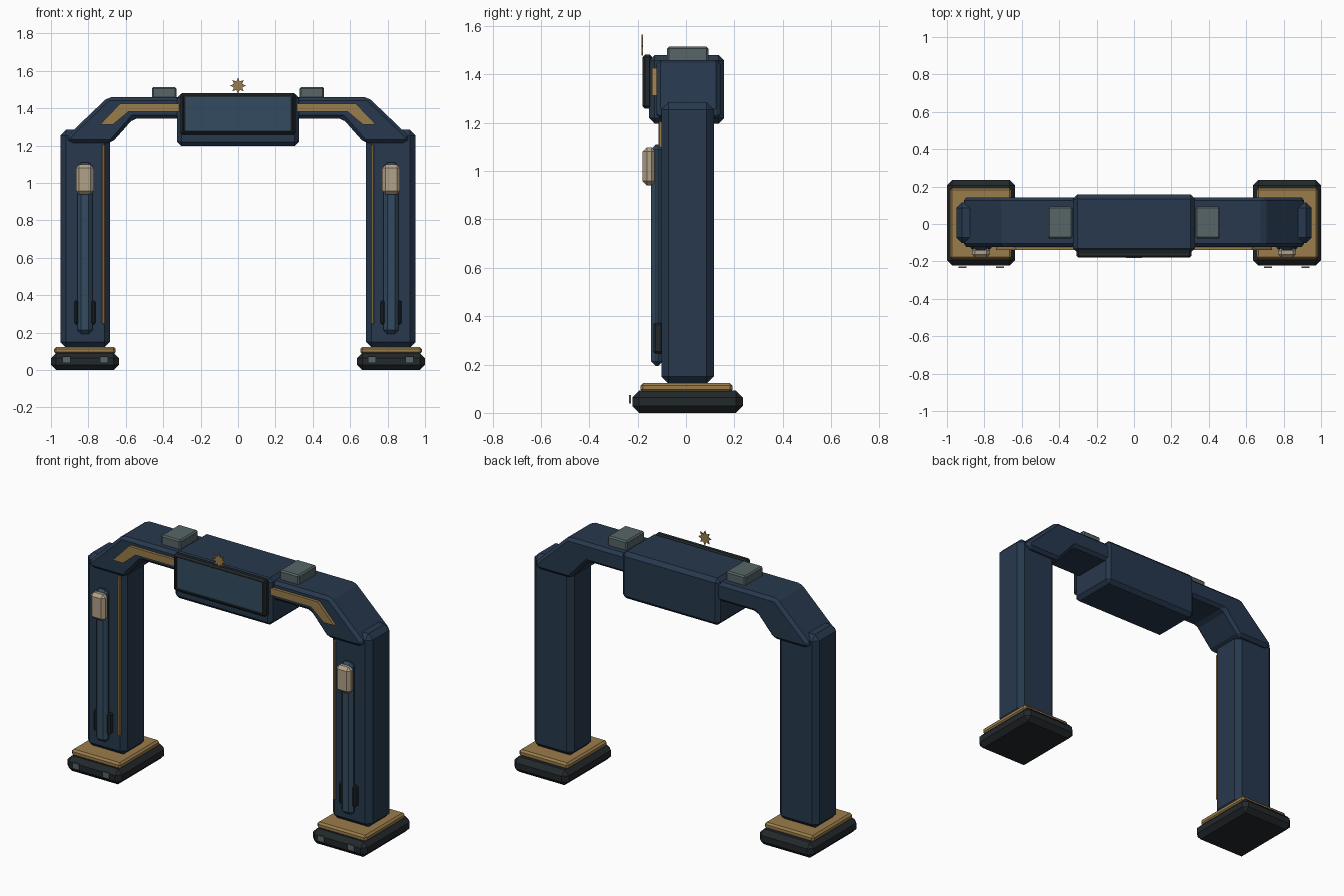
import bpy, bmesh, math
from mathutils import Vector

if "Cube" in bpy.data.objects:
    bpy.data.objects.remove(bpy.data.objects["Cube"])


def mat(name, r, g, b):
    m = bpy.data.materials.new(name)
    m.diffuse_color = (r, g, b, 1)
    m.use_nodes = True
    m.node_tree.nodes["Principled BSDF"].inputs["Base Color"].default_value = m.diffuse_color
    return m


NAVY = mat("navy", 0.02, 0.04, 0.075)
BLUE = mat("steel_blue", 0.033, 0.07, 0.115)
GOLD = mat("gold", 0.32, 0.2, 0.07)
DARK = mat("dark", 0.016, 0.021, 0.024)
BEIGE = mat("beige", 0.45, 0.36, 0.25)
GREY = mat("grey_green", 0.095, 0.13, 0.135)


def finish(name, bm, material, bevel, segments=1):
    bmesh.ops.recalc_face_normals(bm, faces=bm.faces)
    if bevel:
        bmesh.ops.bevel(bm, geom=bm.edges[:], offset=bevel, segments=segments,
                        profile=0.5, affect='EDGES', clamp_overlap=True)
    me = bpy.data.meshes.new(name)
    bm.to_mesh(me)
    bm.free()
    me.materials.append(material)
    ob = bpy.data.objects.new(name, me)
    bpy.context.collection.objects.link(ob)
    return ob


def prism(name, pts, y0, y1, material, bevel=0.0, segments=1):
    """Front-view (x, z) outline extruded from y0 to y1."""
    bm = bmesh.new()
    f = bm.faces.new([bm.verts.new((x, y0, z)) for x, z in pts])
    ext = bmesh.ops.extrude_face_region(bm, geom=[f], use_keep_orig=True)
    for v in ext["geom"]:
        if isinstance(v, bmesh.types.BMVert):
            v.co.y = y1
    return finish(name, bm, material, bevel, segments)


def box(name, x, y, z, material, bevel=0.0, segments=1):
    pts = [(x[0], z[0]), (x[1], z[0]), (x[1], z[1]), (x[0], z[1])]
    return prism(name, pts, y[0], y[1], material, bevel, segments)


for s, side in ((-1, "left"), (1, "right")):
    def X(a, b):
        return (s * a, s * b)

    def P(pts):
        return [(s * x, z) for x, z in pts]

    # foot, plinth and column
    box(side + "_foot", X(0.637, 1.0), (-0.222, 0.235), (0, 0.092), DARK, 0.028)
    box(side + "_plinth", X(0.655, 0.983), (-0.188, 0.192), (0.085, 0.124), GOLD, 0.011)
    box(side + "_column", X(0.685, 0.95), (-0.102, 0.115), (0.12, 1.285), NAVY, 0.03)
    for i, c in enumerate((0.717, 0.917)):
        box(f"{side}_foot_light_{i}", X(c - 0.021, c + 0.021), (-0.235, -0.228),
            (0.038, 0.073), GREY)

    # bent arm joining column to the centre housing
    prism(side + "_arm",
          P([(0.25, 1.46), (0.695, 1.46), (0.92, 1.245), (0.9, 1.215), (0.675, 1.215),
             (0.56, 1.345), (0.25, 1.345)]), -0.123, 0.143, NAVY, 0.024)

    # gold trims
    prism(side + "_arm_trim",
          P([(0.31, 1.425), (0.63, 1.425), (0.738, 1.312), (0.67, 1.312),
             (0.585, 1.383), (0.31, 1.383)]), -0.14, -0.118, GOLD)
    box(side + "_column_trim", X(0.71, 0.726), (-0.113, -0.095), (0.245, 1.205), GOLD, 0.003)

    # front rail, lamp and clips
    box(side + "_rail", X(0.779, 0.859), (-0.145, -0.095), (0.193, 1.11), BLUE, 0.02)
    box(side + "_lamp", X(0.771, 0.867), (-0.18, -0.125), (0.94, 1.098), BEIGE, 0.018)
    for i, c in enumerate((0.774, 0.864)):
        box(f"{side}_rail_clip_{i}", X(c - 0.011, c + 0.011), (-0.135, -0.095),
            (0.245, 0.372), DARK, 0.008)

    # roof pod
    box(side + "_roof_pod", X(0.33, 0.46), (-0.078, 0.093), (1.44, 1.514), GREY, 0.008)

# centre housing
box("centre_housing", (-0.325, 0.325), (-0.152, 0.157), (1.197, 1.48), NAVY, 0.022)

# screen frame with a recessed panel
bm = bmesh.new()
bmesh.ops.create_cube(bm, size=1)
for v in bm.verts:
    v.co = Vector((v.co.x * 0.616, -0.16 + v.co.y * 0.04, 1.37 + v.co.z * 0.222))
bmesh.ops.bevel(bm, geom=bm.edges[:], offset=0.01, segments=1, affect='EDGES')
front = min(bm.faces, key=lambda f: f.calc_center_median().y)
bmesh.ops.inset_region(bm, faces=[front], thickness=0.01, depth=0)
bmesh.ops.inset_region(bm, faces=[front], thickness=0.003, depth=-0.008)
finish("screen_frame", bm, DARK, 0)
box("screen", (-0.281, 0.281), (-0.175, -0.165), (1.277, 1.461), BLUE)

# eight-pointed star ornament
star = []
for i in range(16):
    r = 0.043 if i % 2 == 0 else 0.024
    a = math.pi / 2 + i * math.pi / 8
    star.append((r * math.cos(a), 1.521 + r * math.sin(a)))
prism("star_ornament", star, -0.183, -0.177, GOLD)
